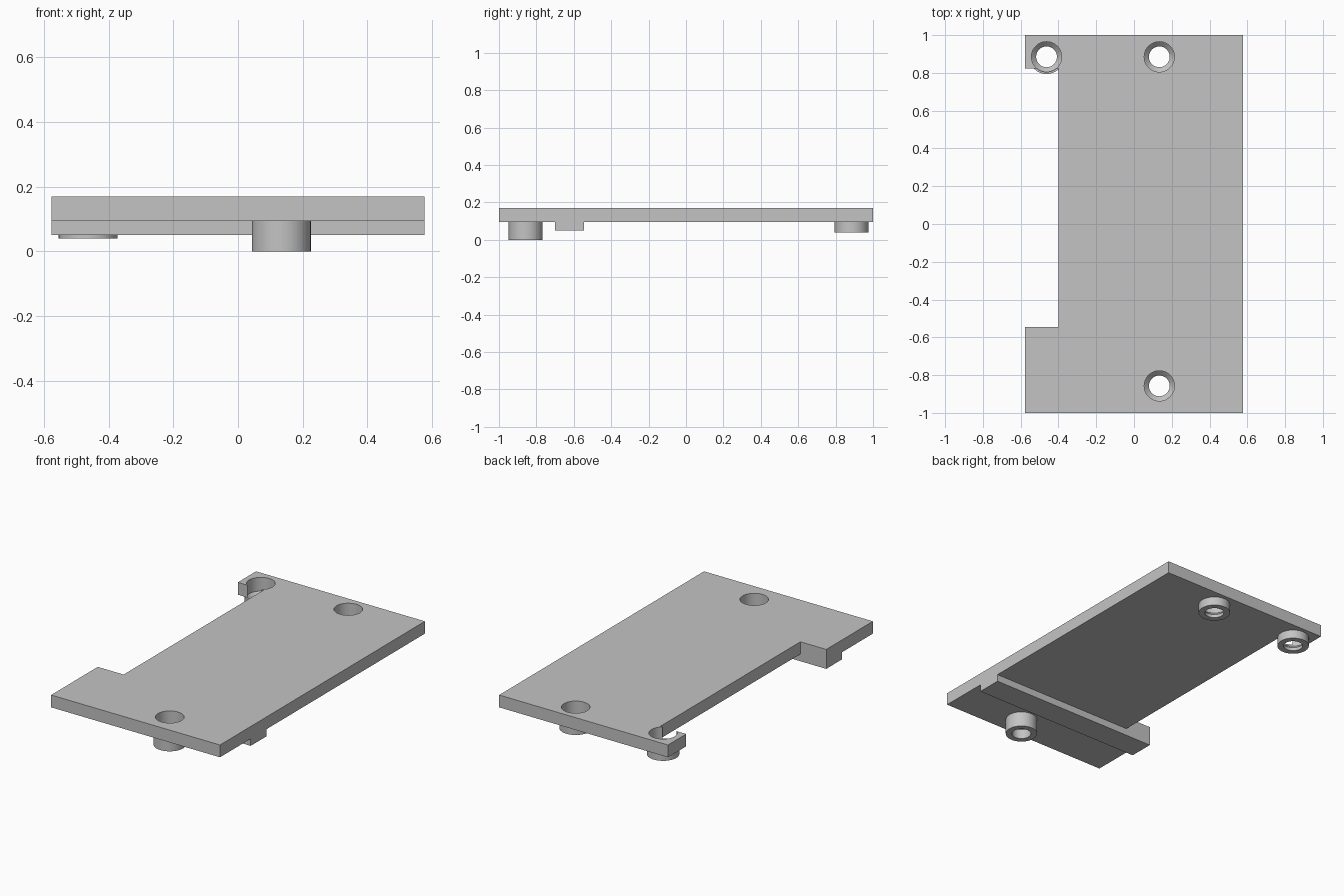
import bpy, bmesh
from math import radians

cube = bpy.data.objects.get("Cube")
if cube:
    bpy.data.objects.remove(cube, do_unlink=True)

grey = bpy.data.materials.new("light grey")
grey.use_nodes = True
colour = (0.55, 0.55, 0.55, 1)
grey.diffuse_color = colour
grey.node_tree.nodes["Principled BSDF"].inputs["Base Color"].default_value = colour

HALF_X, PLATE_Z, TOP_Z = 0.577, 0.094, 0.17
NOTCH_X, NOTCH_FRONT, NOTCH_BACK = -0.4, -0.545, 0.822
SEGMENTS = 48


def make(name, bm):
    bmesh.ops.recalc_face_normals(bm, faces=bm.faces)
    mesh = bpy.data.meshes.new(name)
    bm.to_mesh(mesh)
    bm.free()
    mesh.materials.append(grey)
    obj = bpy.data.objects.new(name, mesh)
    bpy.context.collection.objects.link(obj)
    return obj


def prism(name, outline, z0, z1):
    bm = bmesh.new()
    face = bm.faces.new([bm.verts.new((x, y, z0)) for x, y in outline])
    ext = bmesh.ops.extrude_face_region(bm, geom=[face])
    verts = [g for g in ext["geom"] if isinstance(g, bmesh.types.BMVert)]
    bmesh.ops.translate(bm, verts=verts, vec=(0, 0, z1 - z0))
    return make(name, bm)


def turned(name, x, y, profile):
    """Closed solid turned about a vertical axis from (radius, z) points."""
    bm = bmesh.new()
    rings = []
    for r, z in profile:
        ring = bmesh.ops.create_circle(bm, segments=SEGMENTS, radius=r)["verts"]
        bmesh.ops.translate(bm, verts=ring, vec=(x, y, z))
        rings.append(ring)
    for a, b in zip(rings, rings[1:]):
        for i in range(SEGMENTS):
            j = (i + 1) % SEGMENTS
            bm.faces.new((a[i], a[j], b[j], b[i]))
    bm.faces.new(rings[0])
    bm.faces.new(rings[-1])
    return make(name, bm)


def combine(body, tool, operation):
    mod = body.modifiers.new(operation, "BOOLEAN")
    mod.object, mod.operation, mod.solver = tool, operation, "EXACT"
    bpy.context.view_layer.objects.active = body
    bpy.ops.object.modifier_apply(modifier=mod.name)
    bpy.data.objects.remove(tool, do_unlink=True)


# Plate with a long notch in one side
plate = prism("mounting_plate", [
    (-HALF_X, -1), (HALF_X, -1), (HALF_X, 1), (-HALF_X, 1),
    (-HALF_X, NOTCH_BACK), (NOTCH_X, NOTCH_BACK),
    (NOTCH_X, NOTCH_FRONT), (-HALF_X, NOTCH_FRONT)], PLATE_Z, TOP_Z)

# Cross rib under the plate
rib = prism("cross_rib", [
    (-HALF_X, -0.7), (HALF_X, -0.7),
    (HALF_X, NOTCH_FRONT), (-HALF_X, NOTCH_FRONT)], 0.05, PLATE_Z)
combine(plate, rib, "UNION")

# Screw bosses, then their countersunk holes
bosses = [(0.134, -0.857, 0), (0.134, 0.885, 0.04), (-0.463, 0.885, 0.04)]
for x, y, z in bosses:
    combine(plate, turned("boss", x, y, [(0.091, z), (0.091, PLATE_Z)]), "UNION")
for x, y, z in bosses:
    hole = [(0.055, -0.1), (0.055, 0.06), (0.08, 0.085), (0.08, 0.3)]
    combine(plate, turned("hole_cutter", x, y, hole), "DIFFERENCE")

bpy.ops.object.select_all(action="DESELECT")
plate.select_set(True)
bpy.context.view_layer.objects.active = plate
bpy.ops.object.shade_smooth_by_angle(angle=radians(30))
